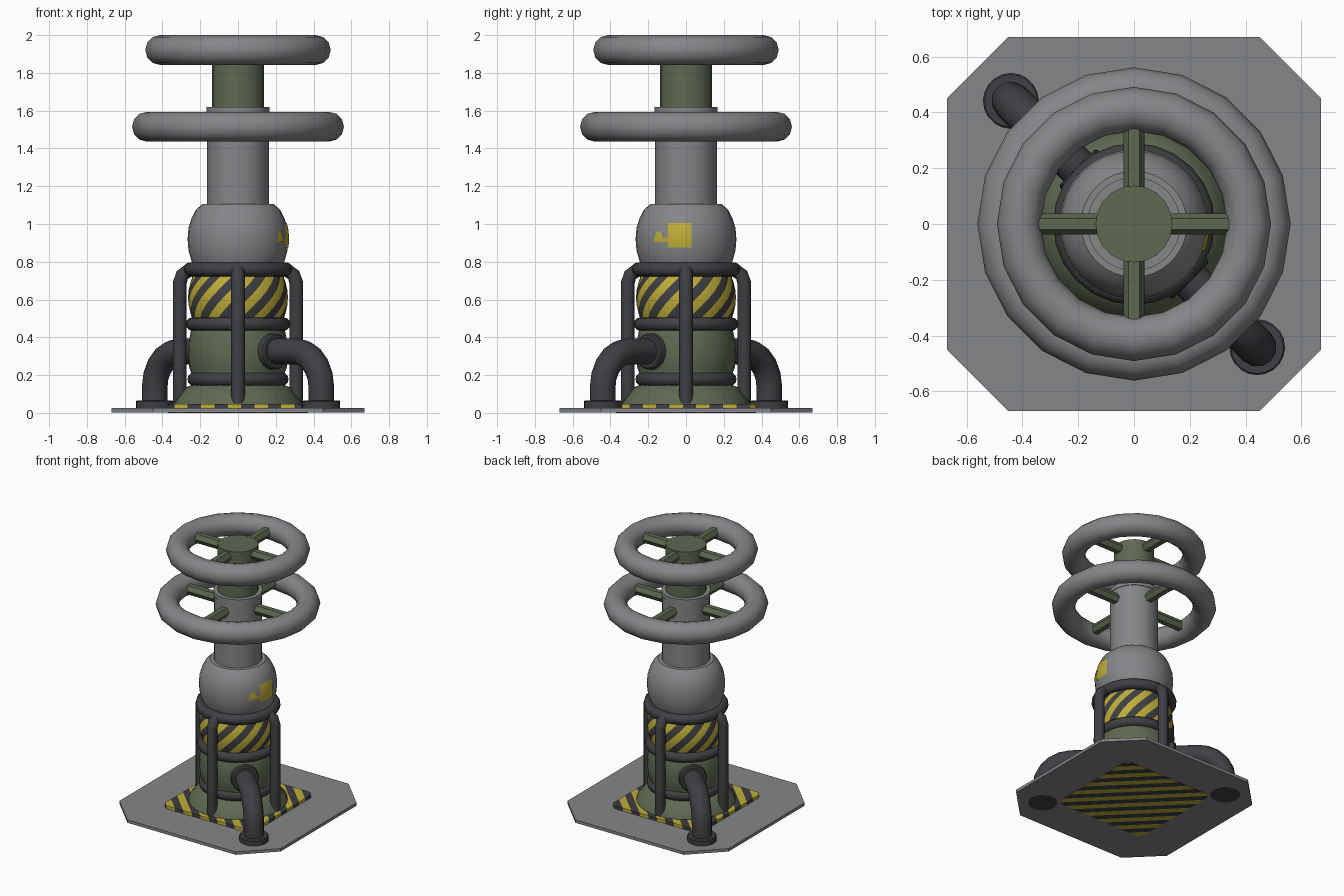
import bpy, bmesh, math
from mathutils import Vector, Matrix

if "Cube" in bpy.data.objects:
    bpy.data.objects.remove(bpy.data.objects["Cube"])


def material(name, rgb):
    m = bpy.data.materials.new(name)
    m.diffuse_color = (*rgb, 1)
    m.use_nodes = True
    m.node_tree.nodes["Principled BSDF"].inputs["Base Color"].default_value = m.diffuse_color
    return m


GREY = material("steel grey", (0.235, 0.238, 0.25))
GREEN = material("olive green", (0.115, 0.14, 0.085))
DARK = material("dark iron", (0.05, 0.049, 0.056))
YELLOW = material("warning yellow", (0.52, 0.42, 0.04))


def finish(bm, name, mats, smooth=True, normals=True):
    if normals:
        bmesh.ops.recalc_face_normals(bm, faces=bm.faces)
    me = bpy.data.meshes.new(name)
    bm.to_mesh(me)
    bm.free()
    ob = bpy.data.objects.new(name, me)
    bpy.context.collection.objects.link(ob)
    for m in mats:
        me.materials.append(m)
    if smooth:
        bpy.ops.object.select_all(action='DESELECT')
        ob.select_set(True)
        bpy.context.view_layer.objects.active = ob
        bpy.ops.object.shade_smooth_by_angle(angle=math.radians(40))
    return ob


def lathe(name, profile, mats, segs=32, twist=0.0, rule=None, matrix=None, closed=False):
    """Revolve (radius, z) points about z; twist is radians per unit height."""
    bm = bmesh.new()
    rings = []
    for r, z in profile:
        ring = []
        for i in range(segs):
            a = math.tau * i / segs + twist * z
            ring.append(bm.verts.new((r * math.cos(a), r * math.sin(a), z)))
        rings.append(ring)
    pairs = list(zip(rings, rings[1:]))
    if closed:
        pairs.append((rings[-1], rings[0]))
    for low, high in pairs:
        for i in range(segs):
            j = (i + 1) % segs
            f = bm.faces.new((low[i], low[j], high[j], high[i]))
            if rule:
                f.material_index = rule(i)
    if not closed:
        bm.faces.new(rings[0])
        bm.faces.new(rings[-1])
    if matrix:
        bm.transform(matrix)
    return finish(bm, name, mats)


def torus(name, major, minor, z, mat, segs=24, sides=12):
    prof = [(major + minor * math.cos(math.tau * k / sides),
             z + minor * math.sin(math.tau * k / sides)) for k in range(sides)]
    return lathe(name, prof, [mat], segs, closed=True)


def tube(name, points, radius, mat):
    cu = bpy.data.curves.new(name, 'CURVE')
    cu.dimensions = '3D'
    cu.bevel_depth = radius
    cu.bevel_resolution = 4
    cu.use_fill_caps = True
    sp = cu.splines.new('POLY')
    sp.points.add(len(points) - 1)
    for p, co in zip(sp.points, points):
        p.co = (*co, 1)
    ob = bpy.data.objects.new(name, cu)
    bpy.context.collection.objects.link(ob)
    cu.materials.append(mat)
    bpy.ops.object.select_all(action='DESELECT')
    ob.select_set(True)
    bpy.context.view_layer.objects.active = ob
    bpy.ops.object.convert(target='MESH')
    bpy.ops.object.shade_smooth_by_angle(angle=math.radians(40))


def chamfered_slab(half, cut, z0, z1):
    k = half - cut
    outline = [(k, -half), (half, -k), (half, k), (k, half),
               (-k, half), (-half, k), (-half, -k), (-k, -half)]
    bm = bmesh.new()
    f = bm.faces.new([bm.verts.new((x, y, z0)) for x, y in outline])
    ext = bmesh.ops.extrude_face_region(bm, geom=[f])
    bmesh.ops.translate(bm, vec=(0, 0, z1 - z0),
                        verts=[g for g in ext['geom'] if isinstance(g, bmesh.types.BMVert)])
    return bm


# Ground plate
finish(chamfered_slab(0.67, 0.22, 0.003, 0.025), "base_plate", [GREY], False)

# Striped plate, cut into diagonal bands
bm = chamfered_slab(0.37, 0.03, 0.0, 0.048)
diag = Vector((1, 1, 0)).normalized()
for i in range(-10, 11):
    bmesh.ops.bisect_plane(bm, geom=bm.verts[:] + bm.edges[:] + bm.faces[:],
                           plane_co=diag * i * 0.05, plane_no=diag)
for f in bm.faces:
    f.material_index = math.floor(f.calc_center_median().dot(diag) / 0.05) % 2
finish(bm, "striped_plate", [YELLOW, DARK], False)

# Lower body with flared foot
lathe("lower_body", [(0.34, 0.04), (0.335, 0.06), (0.275, 0.135), (0.24, 0.15), (0.24, 0.19),
                     (0.258, 0.24), (0.265, 0.31), (0.262, 0.37), (0.25, 0.43), (0.23, 0.48)],
      [GREEN])

# Middle body with slanted warning stripes
band = [(0.228 + 0.037 * math.sin(math.pi * t / 8), 0.46 + 0.3 * t / 8) for t in range(9)]
lathe("striped_body", band, [YELLOW, DARK], 48, twist=3.8, rule=lambda i: i // 2 % 2)

# Rounded upper body
DOME = [(0.22, 0.75), (0.245, 0.80), (0.262, 0.86), (0.267, 0.92), (0.262, 0.98),
        (0.246, 1.03), (0.223, 1.075), (0.19, 1.105)]
lathe("upper_body", DOME, [GREY])


def dome_radius(z):
    for (r0, z0), (r1, z1) in zip(DOME, DOME[1:]):
        if z0 <= z <= z1:
            return r0 + (r1 - r0) * (z - z0) / (z1 - z0)


# Painted label on the right side: a large patch and a small tapered one
def patch(name, y0, y1, z0, z1, taper=0.0, n=6):
    bm = bmesh.new()
    grid = []
    for j in range(n + 1):
        z = z0 + (z1 - z0) * j / n
        inset = taper * j / n
        row = []
        for i in range(n + 1):
            y = y0 + inset + (y1 - y0 - 2 * inset) * i / n
            row.append(bm.verts.new((math.sqrt(dome_radius(z) ** 2 - y * y) + 0.004, y, z)))
        grid.append(row)
    for a, b in zip(grid, grid[1:]):
        for i in range(n):
            bm.faces.new((a[i], a[i + 1], b[i + 1], b[i]))
    finish(bm, name, [YELLOW], normals=False)


patch("label_patch_large", -0.095, 0.03, 0.875, 1.005)
patch("label_patch_small", -0.175, -0.115, 0.905, 0.96, 0.018)
patch("label_patch_link", -0.118, -0.093, 0.905, 0.925)

# Cage: three rings and four upright bars
torus("cage_ring_top", 0.253, 0.037, 0.76, DARK)
torus("cage_ring_middle", 0.241, 0.036, 0.47, DARK)
torus("cage_ring_bottom", 0.231, 0.037, 0.178, DARK)
for k, side in enumerate(("right", "back", "left", "front")):
    c, s = round(math.cos(k * math.pi / 2)), round(math.sin(k * math.pi / 2))
    path = [(0.308, 0.05), (0.308, 0.69), (0.295, 0.73), (0.245, 0.765)]
    tube("cage_bar_" + side, [(r * c, r * s, z) for r, z in path], 0.036, DARK)

# Two elbow pipes on opposite corners
for sign, side in ((1, "front_right"), (-1, "back_left")):
    d = Vector((sign, -sign, 0)).normalized()
    far, bend, top = 0.624, 0.19, 0.325
    path = [(0.2, top)]
    for k in range(6):
        a = math.pi / 2 * k / 5
        path.append((far - bend + bend * math.sin(a), top - bend + bend * math.cos(a)))
    path.append((far, 0.03))
    tube("pipe_" + side, [d * r + Vector((0, 0, z)) for r, z in path], 0.07, DARK)
    lathe("pipe_foot_" + side, [(0.1, 0.001), (0.1, 0.06), (0.094, 0.066)], [DARK], 20,
          matrix=Matrix.Translation(d * far))
    aim = d.to_track_quat('Z', 'Y').to_matrix().to_4x4()
    lathe("pipe_collar_" + side, [(0.096, 0.2), (0.096, 0.28), (0.088, 0.288)], [DARK], 20,
          matrix=Matrix.Translation((0, 0, top)) @ aim)

# Neck column, lip and inner hub shaft
lathe("neck_column", [(0.163, 1.05), (0.163, 1.6)], [GREY])
lathe("neck_lip", [(0.168, 1.59), (0.168, 1.62)], [GREY])
lathe("hub_shaft", [(0.138, 1.55), (0.138, 1.965)], [GREEN], 20)

# Two hand wheels with four hexagonal spokes each
for name, major, z in (("upper", 0.412, 1.921), ("lower", 0.482, 1.515)):
    torus(name + "_wheel_rim", major, 0.079, z, GREY, 20, 12)
    for k in range(4):
        turn = (Matrix.Translation((0, 0, z)) @ Matrix.Rotation(k * math.pi / 2, 4, 'Z')
                @ Matrix.Rotation(math.pi / 2, 4, 'Y') @ Matrix.Rotation(math.pi / 2, 4, 'Z'))
        lathe(f"{name}_spoke_{k + 1}", [(0.038, 0.1), (0.038, major - 0.03)], [GREEN], 6,
              matrix=turn)
